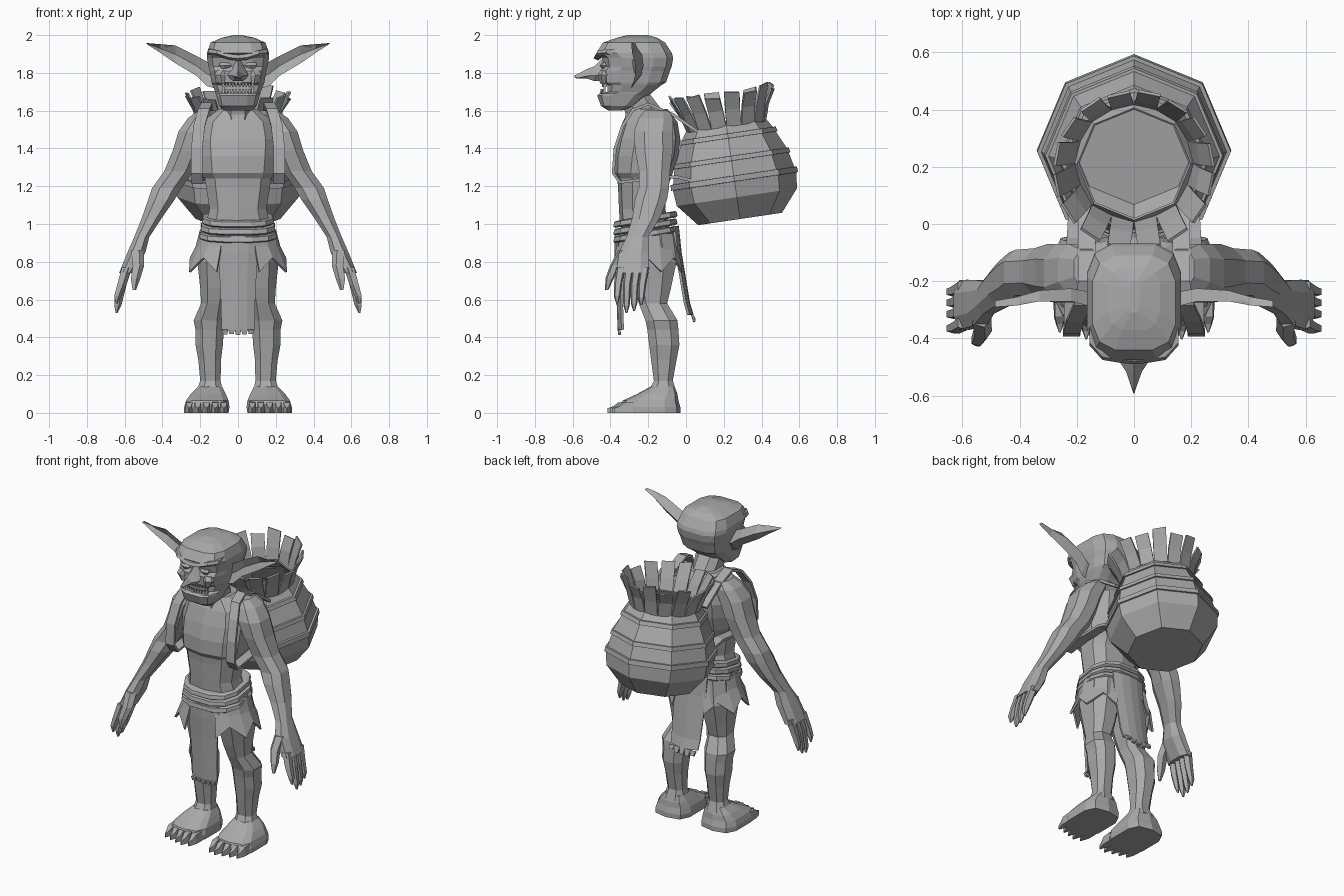
import bpy, bmesh, math, random

random.seed(4)
grey = bpy.data.materials.new("plain_grey")
grey.diffuse_color = (0.4, 0.4, 0.4, 1)


def make(name, bm, mirror=False, thick=0):
    bmesh.ops.recalc_face_normals(bm, faces=bm.faces)
    me = bpy.data.meshes.new(name)
    bm.to_mesh(me)
    bm.free()
    ob = bpy.data.objects.new(name, me)
    bpy.context.collection.objects.link(ob)
    me.materials.append(grey)
    if thick:
        mod = ob.modifiers.new("thickness", 'SOLIDIFY')
        mod.thickness, mod.offset = thick, 0
    if mirror:
        ob.modifiers.new("mirror", 'MIRROR')
    return ob


def skin(bm, rows, closed=True, caps=(True, True)):
    """Bridge successive rows of points, optionally as capped rings."""
    vs = [[bm.verts.new(p) for p in r] for r in rows]
    n = len(rows[0])
    for a, b in zip(vs, vs[1:]):
        for i in range(n if closed else n - 1):
            j = (i + 1) % n
            bm.faces.new((a[i], a[j], b[j], b[i]))
    if closed and caps[0]:
        bm.faces.new(vs[0])
    if closed and caps[1]:
        bm.faces.new(vs[-1])


def ring(z, x0, x1, y0, y1, n=8, p=0.8, tilt=0):
    """Horizontal rounded outline filling the given x and y range."""
    pts = []
    for i in range(n):
        a = 2 * math.pi * (i + 0.5) / n
        pts.append([math.copysign(abs(f(a)) ** p, f(a)) for f in (math.cos, math.sin)])
    mx, my = max(q[0] for q in pts), max(q[1] for q in pts)
    out = []
    for u, v in pts:
        y = (y0 + y1) / 2 + v / my * (y1 - y0) / 2
        out.append(((x0 + x1) / 2 + u / mx * (x1 - x0) / 2, y, z + tilt * (y - y0)))
    return out


def body(name, secs, n=8, p=0.8, mirror=False, tilt=0):
    bm = bmesh.new()
    skin(bm, [ring(*s, n, p, tilt) for s in secs])
    return make(name, bm, mirror)


def sym(secs):
    return [(z, -w, w, a, b) for z, w, a, b in secs]


def taper(bm, path, n=5):
    """Finger-like tube through (x, y, z, radius) points, rings lying across z."""
    skin(bm, [ring(z, x - r, x + r, y - r, y + r, n, 1) for x, y, z, r in path])


# Torso, neck and head
body("torso", sym([(.88, .17, -.31, -.07), (1.0, .17, -.35, -.09), (1.08, .15, -.355, -.11),
                   (1.2, .17, -.36, -.1), (1.24, .175, -.365, -.08), (1.27, .195, -.385, -.07),
                   (1.36, .205, -.385, -.04), (1.45, .21, -.365, -.03), (1.54, .19, -.335, -.045),
                   (1.61, .10, -.3, -.1)]), 10, .75)
body("neck", sym([(1.5, .06, -.335, -.08), (1.58, .075, -.32, -.11), (1.70, .085, -.35, -.2)]), 8)
body("head", sym([(1.60, .075, -.41, -.34), (1.625, .1, -.45, -.27), (1.68, .115, -.47, -.2),
                  (1.69, .118, -.46, -.185), (1.70, .12, -.415, -.175), (1.735, .135, -.415, -.13),
                  (1.75, .14, -.45, -.105), (1.81, .15, -.455, -.085), (1.835, .157, -.435, -.075),
                  (1.88, .165, -.445, -.068), (1.905, .165, -.475, -.075), (1.96, .145, -.44, -.11),
                  (1.985, .09, -.37, -.15), (2.0, .02, -.31, -.2)]), 12, .6)

# Brow ridge, eyes, cheeks and ears
bm = bmesh.new()
skin(bm, [[(x, y, z), (x, y - .025, z + .012), (x, y - .015, z + .03), (x, y + .04, z + .035)]
          for x, y, z in ((0, -.465, 1.865), (.05, -.46, 1.87), (.11, -.45, 1.89), (.155, -.40, 1.895))],
     caps=(False, True))
make("brow", bm, True)
body("eye", [(1.822, .05, .085, -.446, -.41), (1.84, .035, .1, -.457, -.41),
             (1.855, .05, .095, -.446, -.41)], 6, 1, True)
body("cheek", [(1.745, .07, .10, -.455, -.4), (1.79, .06, .125, -.468, -.38),
               (1.815, .05, .11, -.452, -.38)], 6, .8, True)
bm = bmesh.new()
skin(bm, [[(x, y - .02, hi), (x, y, (hi + lo) / 2), (x, y - .02, lo), (x, y + t, (hi + lo) / 2)]
          for x, lo, hi, y, t in ((.13, 1.72, 1.84, -.27, .03), (.165, 1.73, 1.86, -.265, .03),
                                  (.22, 1.785, 1.89, -.25, .025), (.33, 1.85, 1.945, -.25, .018),
                                  (.41, 1.905, 1.952, -.265, .01), (.485, 1.954, 1.958, -.27, .002))])
make("ear", bm, True)

# Long pointed nose
bm = bmesh.new()
skin(bm, [[(0, y, hi), (w, y + .01, (hi + lo) / 2 - .01), (w * .5, y, lo), (-w * .5, y, lo),
           (-w, y + .01, (hi + lo) / 2 - .01)]
          for y, lo, hi, w in ((-.43, 1.76, 1.89, .045), (-.485, 1.757, 1.835, .055),
                               (-.525, 1.77, 1.82, .028), (-.592, 1.778, 1.785, .004))])
make("nose", bm)

# Teeth, with larger tusks at the corners
bm = bmesh.new()
for i in range(5):
    x, y = .01 + i * .017, -.448 + .004 * i
    h = .06 if i == 4 else .034
    taper(bm, [(x, y, 1.68, .009), (x, y, 1.68 + h, .004)], 4)
    taper(bm, [(x, y + .008, 1.755, .008), (x, y + .008, 1.725, .004)], 4)
make("teeth", bm, True)

# Arms and hands
body("arm", [(1.6, .12, .21, -.22, -.09), (1.56, .12, .265, -.25, -.07), (1.49, .15, .315, -.275, -.07),
             (1.39, .19, .345, -.27, -.07), (1.28, .235, .39, -.25, -.085), (1.19, .30, .455, -.25, -.09),
             (1.13, .335, .475, -.27, -.1), (1.03, .405, .51, -.285, -.14), (.93, .47, .55, -.315, -.2),
             (.85, .49, .585, -.355, -.195), (.74, .555, .63, -.37, -.195)], 8, .85, True)
bm = bmesh.new()
for y0, y1, z in ((-.345, -.365, .58), (-.3, -.315, .53), (-.26, -.275, .54), (-.218, -.237, .57)):
    taper(bm, [(.59, y0, .77, .025), (.617, (y0 + y1) / 2 - .005, .68, .022),
               (.638, y1, z + .04, .017), (.643, y1, z, .005)])
taper(bm, [(.535, -.33, .86, .03), (.53, -.375, .78, .027), (.545, -.405, .71, .022), (.55, -.42, .65, .008)])
make("fingers", bm, True)

# Legs, feet and clawed toes
body("leg", [(.95, .0, .19, -.32, -.07), (.8, .02, .215, -.31, -.05), (.66, .045, .2, -.275, -.08),
             (.58, .065, .195, -.25, -.1), (.49, .07, .235, -.215, -.045), (.44, .075, .225, -.205, -.04),
             (.36, .08, .225, -.195, -.035), (.28, .09, .21, -.185, -.05), (.17, .092, .2, -.17, -.07),
             (.11, .08, .22, -.2, -.05)], 8, .8, True)
body("foot", [(.14, .085, .21, -.185, -.06), (.1, .065, .25, -.26, -.045), (.065, .05, .275, -.335, -.04),
              (.03, .045, .285, -.35, -.03), (0, .05, .285, -.345, -.03)], 10, .6, True)
bm = bmesh.new()
for i in range(5):
    x, d = .075 + i * .046, .012 * abs(i - 1)
    skin(bm, [[(x - w, y + d, 0), (x - w * .8, y + d, h), (x + w * .8, y + d, h), (x + w, y + d, 0)]
              for y, w, h in ((-.3, .022, .06), (-.36, .021, .055), (-.385, .014, .035), (-.415, .003, .025))])
make("toes", bm, True)

# Wrapped belt bands
for i, z in enumerate((.9, .94, .98)):
    w = .205 - .008 * i
    body("belt_band_%d" % (i + 1), sym([(z, w - .012, -.375, -.055), (z + .006, w, -.385, -.045),
                                        (z + .03, w - .003, -.38, -.05), (z + .036, w - .015, -.37, -.06)]),
         12, .75, tilt=.17)


# Ragged loincloth, front and back, with slits along the hem
def loincloth(name, rows, fringe):
    bm = bmesh.new()
    skin(bm, [[(w * t, y + .02 * t * t * side, z) for t in (-1, -.5, 0, .5, 1)]
              for z, y, w in rows for side in (1 if y < -.2 else -1,)], closed=False)
    z, y, w = rows[-1]
    for i in range(5):
        x, h = w * (i - 2) * .4, random.uniform(.02, .04)
        skin(bm, [[(x - w * .2, y, z), (x + w * .2, y, z)],
                  [(x - w * .13, y + fringe, z - h), (x + w * .13, y + fringe, z - h)]], closed=False)
    make(name, bm, thick=.014)


loincloth("front_loincloth", [(.94, -.372, .115), (.85, -.372, .105), (.72, -.365, .095), (.58, -.36, .088),
                              (.44, -.355, .085)], .004)
loincloth("back_loincloth", [(.99, -.045, .11), (.85, -.03, .11), (.7, -.005, .105), (.58, .015, .1),
                             (.52, .033, .095)], .012)

# Flared hip cloths with a jagged hem
bm = bmesh.new()
rows = []
for z, k in ((.97, 1.0), (.88, 1.12), (.80, 1.28)):
    rows.append([(.195 * k * math.cos(a), -.205 + .155 * k * math.sin(a), z)
                 for a in [math.radians(-66 + 22 * i) for i in range(7)]])
rows[1] = [(x, y, z) for x, y, z in rows[1]]
rows[2] = [(x * (1.1 if i % 2 == 0 else 1), y, z - (.055 if i % 2 == 0 else -.02))
           for i, (x, y, z) in enumerate(rows[2])]
skin(bm, rows, closed=False)
make("hip_cloth", bm, True, .012)

# Tilted eight-sided basket, open at the top
LEAN = math.radians(8.4)


def place(ob):
    ob.location, ob.rotation_euler = (0, .286, 1.03), (LEAN, 0, 0)


bm = bmesh.new()
profile = [(0, .222), (.115, .318), (.2, .328), (.2, .337), (.225, .335), (.225, .322), (.31, .303),
           (.31, .312), (.33, .307), (.33, .297), (.43, .252), (.43, .262), (.45, .255), (.45, .242),
           (.5, .208), (.52, .195)]
skin(bm, [[(r * math.cos(i * math.pi / 4), r * math.sin(i * math.pi / 4), h) for i in range(8)]
          for h, r in profile], caps=(True, False))
place(make("basket", bm, thick=.008))

# Splayed slat ends around the basket mouth
bm = bmesh.new()
for k in range(16):
    a = math.radians(22.5 * k + 11.25)
    top = .665 + random.uniform(-.025, .03)
    rows = []
    for h, r, w in ((.49, .203, .04), (.58, .232, .04), (top, .275, .04)):
        rows.append([(r * math.cos(a) - s * w * math.sin(a), r * math.sin(a) + s * w * math.cos(a),
                      h + (s * random.uniform(-.012, .012) if h == top else 0)) for s in (-1, 1)])
    skin(bm, rows, closed=False)
place(make("basket_slats", bm, thick=.01))

# Shoulder straps running from the basket over the chest and back under the arm
path = [(.165, .06, 1.49), (.165, -.07, 1.58), (.165, -.2, 1.635), (.18, -.28, 1.605), (.205, -.335, 1.52),
        (.218, -.375, 1.4), (.218, -.385, 1.27), (.215, -.35, 1.22), (.215, -.2, 1.24), (.205, -.05, 1.25),
        (.2, .03, 1.23)]
bm = bmesh.new()
skin(bm, [[(x - .03, y, z), (x + .03, y, z)] for x, y, z in path], closed=False)
make("shoulder_strap", bm, True, .016)
